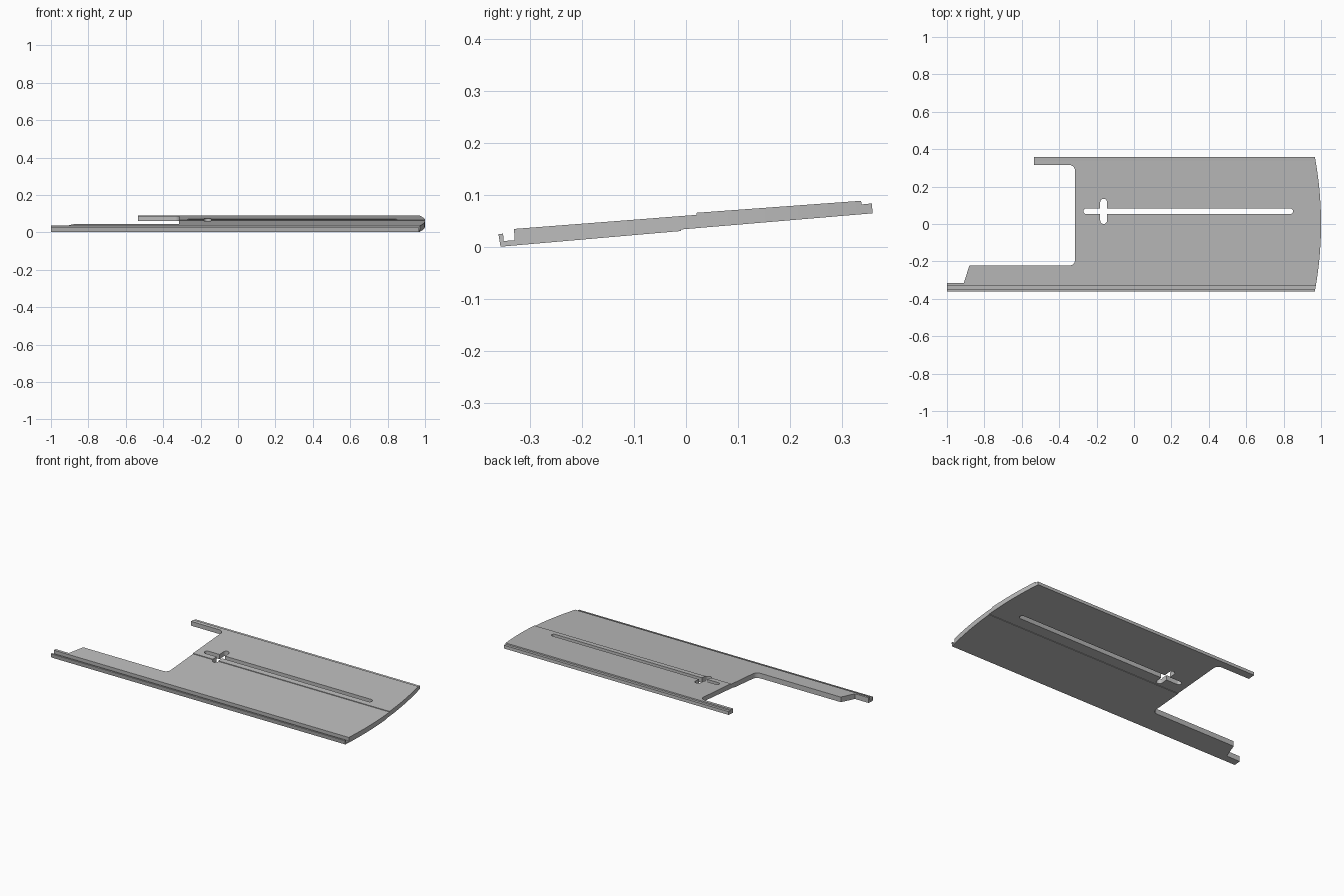
import bpy, bmesh, math

cube = bpy.data.objects.get("Cube")
if cube:
    bpy.data.objects.remove(cube, do_unlink=True)

grey = bpy.data.materials.new("mid_grey")
grey.use_nodes = True
colour = (0.5, 0.5, 0.5, 1)
grey.diffuse_color = colour
grey.node_tree.nodes["Principled BSDF"].inputs["Base Color"].default_value = colour


def prism(name, outline, offset):
    """Extrude a closed outline of 3D points into a solid."""
    bm = bmesh.new()
    face = bm.faces.new([bm.verts.new(p) for p in outline])
    ext = bmesh.ops.extrude_face_region(bm, geom=[face])
    moved = [v for v in ext["geom"] if isinstance(v, bmesh.types.BMVert)]
    bmesh.ops.translate(bm, verts=moved, vec=offset)
    bmesh.ops.recalc_face_normals(bm, faces=bm.faces)
    mesh = bpy.data.meshes.new(name)
    bm.to_mesh(mesh)
    bm.free()
    obj = bpy.data.objects.new(name, mesh)
    bpy.context.collection.objects.link(obj)
    mesh.materials.append(grey)
    return obj


def arc(cx, cy, r, start, end, steps=8):
    angles = [math.radians(start + (end - start) * i / steps) for i in range(steps + 1)]
    return [(cx + r * math.cos(a), cy + r * math.sin(a)) for a in angles]


def plan_cutter(name, outline):
    obj = prism(name, [(x, y, -0.2) for x, y in outline], (0, 0, 0.5))
    obj.hide_render = True
    return obj


def cut(target, cutter, operation):
    mod = target.modifiers.new(cutter.name, 'BOOLEAN')
    mod.object = cutter
    mod.operation = operation
    mod.solver = 'EXACT'
    bpy.context.view_layer.objects.active = target
    bpy.ops.object.modifier_apply(modifier=mod.name)
    bpy.data.objects.remove(cutter, do_unlink=True)


# Sloping panel section: front lip and groove, central step, rear rebate
section = [(-0.356, 0.001), (-0.01, 0.031), (-0.01, 0.034), (0.358, 0.065),
           (0.357, 0.084), (0.337, 0.082), (0.336, 0.089),
           (0.02, 0.066), (0.02, 0.062), (-0.33, 0.035),
           (-0.329, 0.013), (-0.35, 0.012), (-0.351, 0.026), (-0.36, 0.025)]
panel = prism("sliding_panel", [(-1, y, z) for y, z in section], (2.1, 0, 0))

# Plan shape: bowed end, two arms and rounded inner corners
bow = [(1 - 0.035 * (t / 10) ** 2, 0.37 * t / 10) for t in range(-10, 11)]
plan = bow + [(-0.535, 0.37), (-0.535, 0.315)]
plan += arc(-0.345, 0.285, 0.03, 90, 0)
plan += arc(-0.345, -0.192, 0.03, 0, -90)
plan += [(-0.88, -0.222), (-0.91, -0.315), (-1.01, -0.315), (-1.01, -0.37)]
cut(panel, plan_cutter("plan_shape", plan), 'INTERSECT')

# Long guide slot and short cross slot
long_slot = arc(-0.256, 0.068, 0.0145, 90, 270) + arc(0.836, 0.068, 0.0145, -90, 90)
cross_slot = arc(-0.1625, 0.117, 0.018, 0, 180) + arc(-0.1625, 0.018, 0.018, 180, 360)
cut(panel, plan_cutter("long_slot", long_slot), 'DIFFERENCE')
cut(panel, plan_cutter("cross_slot", cross_slot), 'DIFFERENCE')

# Soft shading on rounded walls, crisp elsewhere
panel.select_set(True)
bpy.context.view_layer.objects.active = panel
bpy.ops.object.shade_smooth_by_angle(angle=math.radians(25))
